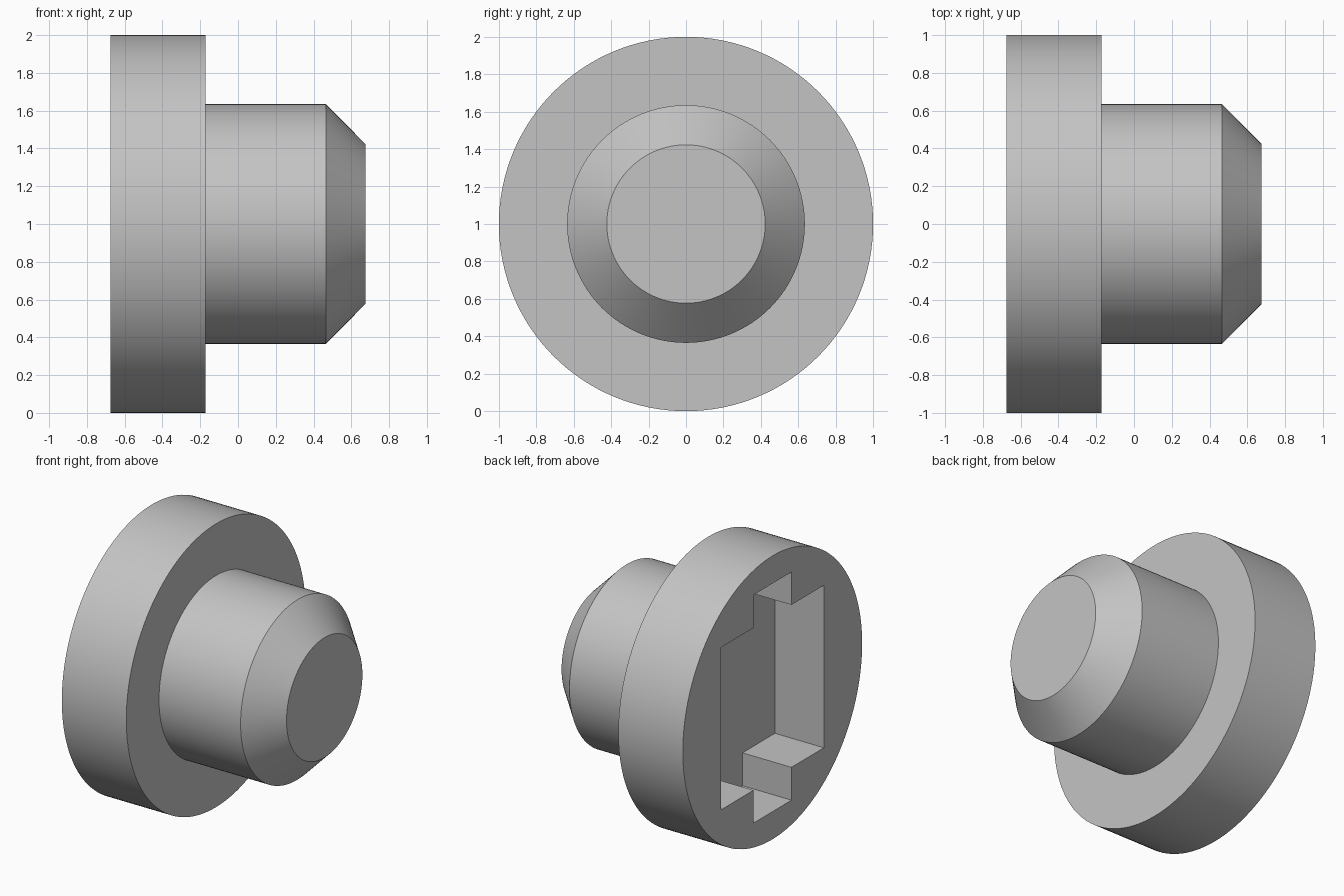
import bpy, bmesh, math

if "Cube" in bpy.data.objects:
    bpy.data.objects.remove(bpy.data.objects["Cube"], do_unlink=True)

SEGMENTS = 128
CENTRE_Z = 1.0

grey = bpy.data.materials.new("plain grey")
grey.use_nodes = True
grey.diffuse_color = (0.55, 0.55, 0.55, 1)
grey.node_tree.nodes["Principled BSDF"].inputs["Base Color"].default_value = grey.diffuse_color


def loft_along_x(name, sections):
    """Closed solid through (x, outline) sections, each outline a list of (y, z)."""
    bm = bmesh.new()
    rings = [[bm.verts.new((x, y, z + CENTRE_Z)) for y, z in outline]
             for x, outline in sections]
    for a, b in zip(rings, rings[1:]):
        n = len(a)
        for i in range(n):
            j = (i + 1) % n
            bm.faces.new((a[i], a[j], b[j], b[i]))
    bm.faces.new(rings[0])
    bm.faces.new(rings[-1])
    bmesh.ops.recalc_face_normals(bm, faces=bm.faces)
    mesh = bpy.data.meshes.new(name)
    bm.to_mesh(mesh)
    bm.free()
    mesh.materials.append(grey)
    obj = bpy.data.objects.new(name, mesh)
    bpy.context.collection.objects.link(obj)
    return obj


def circle(radius):
    steps = [2 * math.pi * i / SEGMENTS for i in range(SEGMENTS)]
    return [(radius * math.cos(t), radius * math.sin(t)) for t in steps]


# Turned body: wide flange, narrower plug, chamfered tip
profile = [(-0.675, 1.0), (-0.172, 1.0), (-0.172, 0.635), (0.465, 0.635), (0.675, 0.423)]
body = loft_along_x("flanged_plug", [(x, circle(r)) for x, r in profile])

# Square socket with a tab above and below, cut into the flange face
half, tab, reach = 0.573, 0.212, 0.805
quarter = [(half, half), (tab, half), (tab, reach)]
upper = quarter + [(-y, z) for y, z in reversed(quarter)]
outline = upper + [(-y, -z) for y, z in upper]
cutter = loft_along_x("socket_cutter", [(-0.8, outline), (-0.293, outline)])
cutter.hide_render = True

cut = body.modifiers.new("socket", "BOOLEAN")
cut.operation = "DIFFERENCE"
cut.solver = "EXACT"
cut.object = cutter

bpy.ops.object.select_all(action="DESELECT")
body.select_set(True)
bpy.context.view_layer.objects.active = body
bpy.ops.object.modifier_apply(modifier=cut.name)
bpy.data.objects.remove(cutter, do_unlink=True)
bpy.ops.object.shade_smooth_by_angle(angle=math.radians(30))
